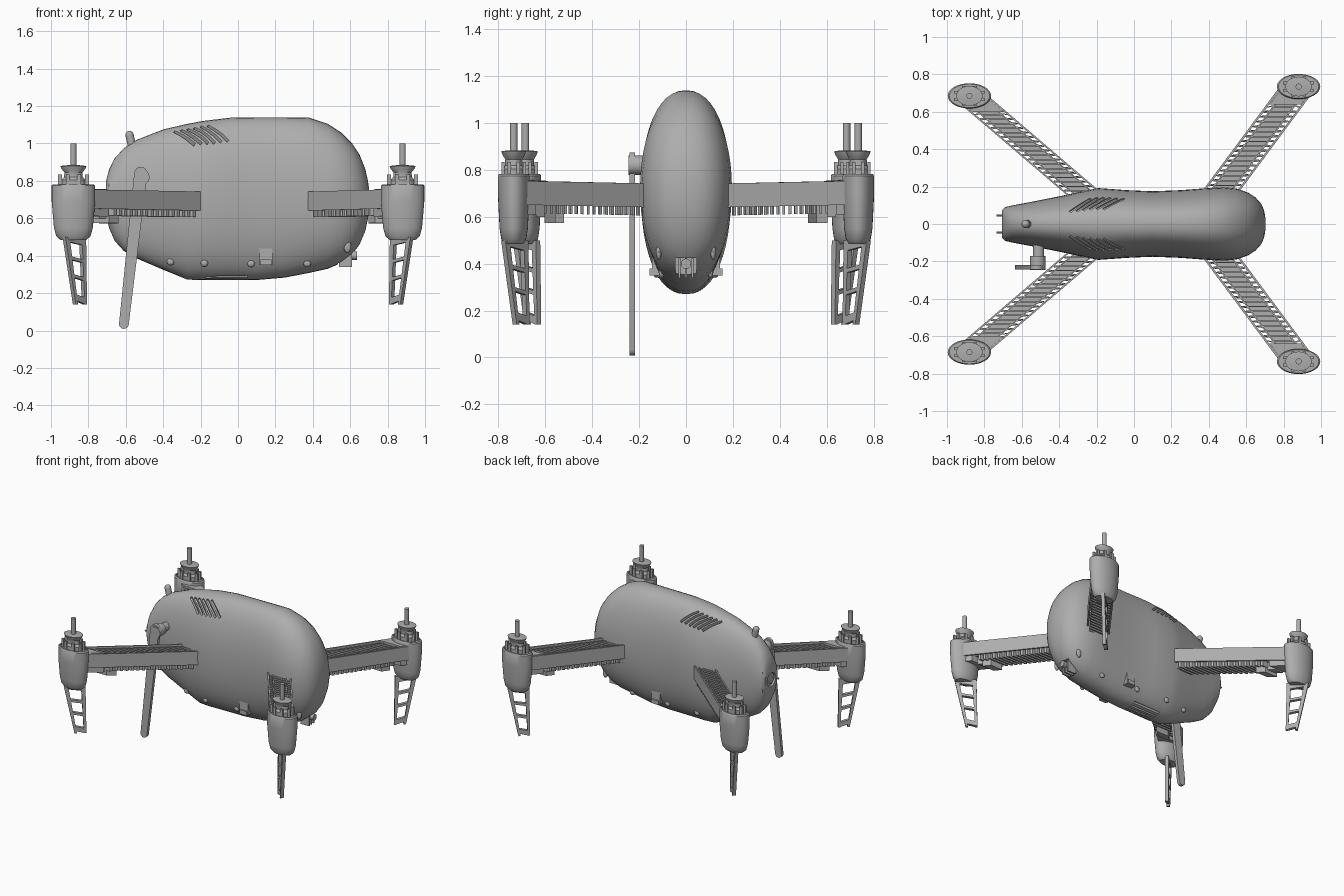
import bpy, bmesh, math
from mathutils import Vector, Matrix

cube = bpy.data.objects.get("Cube")
if cube:
    bpy.data.objects.remove(cube)

GREY = (0.42, 0.42, 0.42, 1)
grey = bpy.data.materials.new("mid grey plastic")
grey.use_nodes = True
grey.diffuse_color = GREY
grey.node_tree.nodes["Principled BSDF"].inputs["Base Color"].default_value = GREY


def finish(bm, name, angle=35):
    bmesh.ops.recalc_face_normals(bm, faces=bm.faces)
    me = bpy.data.meshes.new(name)
    bm.to_mesh(me)
    bm.free()
    me.materials.append(grey)
    ob = bpy.data.objects.new(name, me)
    bpy.context.collection.objects.link(ob)
    smooth(ob, angle)
    return ob


def smooth(ob, angle=35):
    bpy.ops.object.select_all(action='DESELECT')
    ob.select_set(True)
    bpy.context.view_layer.objects.active = ob
    bpy.ops.object.shade_smooth_by_angle(angle=math.radians(angle))


def loft(bm, rings):
    """Skin closed rings of points and cap both ends."""
    rows = [[bm.verts.new(p) for p in ring] for ring in rings]
    n = len(rows[0])
    for a, b in zip(rows, rows[1:]):
        for i in range(n):
            j = (i + 1) % n
            bm.faces.new((a[i], a[j], b[j], b[i]))
    bm.faces.new(rows[0])
    bm.faces.new(rows[-1])


def lathe(bm, profile, cx, cy, ry=1.0, n=32):
    """Elliptical turned shape from (radius, height) pairs."""
    turn = [math.tau * i / n for i in range(n)]
    loft(bm, [[(cx + r * math.cos(a), cy + ry * r * math.sin(a), z) for a in turn]
              for r, z in profile])


def box(bm, mid, size, rot=Matrix()):
    bmesh.ops.create_cube(bm, size=1, matrix=Matrix.Translation(mid) @ rot @ Matrix.Diagonal((*size, 1)))


def rod(bm, a, b, r, n=16):
    a, b = Vector(a), Vector(b)
    rot = (b - a).to_track_quat('Z', 'Y').to_matrix().to_4x4()
    bmesh.ops.create_cone(bm, cap_ends=True, segments=n, radius1=r, radius2=r,
                          depth=(b - a).length, matrix=Matrix.Translation((a + b) / 2) @ rot)


# Body stations: x, top, bottom, half width
STATIONS = [
    (-.705, .80, .62, .075), (-.69, .86, .55, .09), (-.66, .92, .48, .097), (-.61, .975, .425, .107),
    (-.54, 1.02, .385, .12), (-.40, 1.075, .325, .148), (-.27, 1.105, .272, .176),
    (-.19, 1.12, .27, .192), (-.04, 1.138, .27, .181), (.1, 1.14, .27, .175),
    (.25, 1.14, .283, .181), (.38, 1.138, .308, .191), (.48, 1.105, .33, .196),
    (.55, 1.06, .36, .189), (.61, 1.00, .405, .168), (.65, .94, .46, .142),
    (.68, .865, .53, .108), (.695, .80, .60, .075), (.703, .74, .66, .03)]


def surf(x, th):
    """Point on the body skin at length x and angle th."""
    for a, b in zip(STATIONS, STATIONS[1:]):
        if x <= b[0]:
            break
    k = (x - a[0]) / (b[0] - a[0])
    top, bot, w = (a[i] + (b[i] - a[i]) * k for i in (1, 2, 3))
    c, s = math.cos(th), math.sin(th)
    return Vector((x, math.copysign(abs(c) ** .87, c) * w,
                   (top + bot) / 2 + math.copysign(abs(s) ** .95, s) * (top - bot) / 2))


bm = bmesh.new()
loft(bm, [[surf(s[0], math.tau * i / 48) for i in range(48)] for s in STATIONS])
body = finish(bm, "body")

# Recesses: shoulder vents, belly louvres, nose sensor bay, rear socket
bm = bmesh.new()
for side in (1, -1):
    for k in range(6):
        x = -.34 + .036 * k
        th = [math.radians(d) for d in (68, 56, 44)]
        p = [surf(x + .055 * i, th[i]) for i in range(3)]
        p = [Vector((v.x, v.y * side, v.z)) for v in p]
        ex = (p[2] - p[0]).normalized()
        ey = Vector((0, p[1].y, p[1].z - .7)).cross(ex).normalized()
        rot = Matrix((ex, ey, ex.cross(ey))).transposed().to_4x4()
        box(bm, p[1], ((p[2] - p[0]).length, .013, .05), rot)
for k in range(5):
    box(bm, (-.06, -.06 + .03 * k, .275), (.22, .012, .05))
box(bm, (.59, 0, .36), (.11, .09, .13))
rod(bm, (-.69, 0, .70), (-.75, 0, .70), .05, 24)
cutter = finish(bm, "recess_cutter")
cutter.hide_render = True
mod = body.modifiers.new("recesses", 'BOOLEAN')
mod.operation, mod.solver, mod.object = 'DIFFERENCE', 'EXACT', cutter
bpy.context.view_layer.objects.active = body
bpy.ops.object.modifier_apply(modifier=mod.name)
bpy.data.objects.remove(cutter)
smooth(body, 30)

# Sensor ribs, lens and rear pins
bm = bmesh.new()
for y in (-.028, 0, .028):
    box(bm, (.575, y, .385), (.07, .01, .09))
rod(bm, (.56, 0, .40), (.635, 0, .40), .022)
finish(bm, "nose_sensor")
bm = bmesh.new()
for y in (-.045, .045):
    rod(bm, (-.68, y, .70), (-.735, y, .70), .006, 8)
finish(bm, "rear_pins")

# Small oval ports along the lower flanks, and side tabs
bm = bmesh.new()
for side in (1, -1):
    for x, z, h in ((-.36, .37, .02), (-.18, .36, .02), (.07, .36, .02), (.37, .36, .02), (.585, .45, .035)):
        th = min((math.radians(-d) for d in range(10, 85)), key=lambda t: abs(surf(x, t).z - z))
        p = surf(x, th)
        bmesh.ops.create_uvsphere(bm, u_segments=16, v_segments=8, radius=1,
                                  matrix=Matrix.Translation((x, p.y * side, p.z)) @ Matrix.Diagonal((.02, .012, h, 1)))
    box(bm, (.15, side * .125, .40), (.07, .04, .10))
    box(bm, (.15, side * .13, .365), (.06, .05, .03))
finish(bm, "flank_ports")

# Top knob
bm = bmesh.new()
rod(bm, (-.565, 0, .98), (-.58, 0, 1.045), .022)
bmesh.ops.create_uvsphere(bm, u_segments=16, v_segments=8, radius=.022, matrix=Matrix.Translation((-.58, 0, 1.045)))
finish(bm, "top_knob")

# Antenna blade with its hinge
bm = bmesh.new()
top, low, down = Vector((-.52, -.23, .84)), Vector((-.61, -.23, .035)), Vector((-.09, 0, -.805)).normalized()
across = Vector((down.z, 0, -down.x))
outline = [top + .035 * (across * math.cos(a) - down * math.sin(a))
           for a in (math.pi * i / 8 for i in range(9))]
outline += [low + .026 * (-across * math.cos(a) + down * math.sin(a))
            for a in (math.pi * i / 8 for i in range(9))]
loft(bm, [[p + Vector((0, d, 0)) for p in outline] for d in (-.012, .012)])
finish(bm, "antenna_blade")
bm = bmesh.new()
rod(bm, (-.51, -.09, .82), (-.51, -.20, .82), .03, 20)
rod(bm, (-.515, -.17, .82), (-.515, -.245, .82), .042, 20)
finish(bm, "antenna_hinge")


def build_corner(name, sx, sy, root_x, tip_y):
    tip = Vector((.88 * sx, tip_y * sy, 0))
    root = Vector((root_x * sx, .14 * sy, 0))

    def at(t, u, z):
        p = root.lerp(tip, t)
        return (p.x + .1 * u, p.y, z + .012 * t)

    def bar(t0, t1, u0, u1, z0, z1, skew=0):
        loft(bm, [[at(t0, u0, z), at(t1, u0, z), at(t1 + skew, u1, z), at(t0 + skew, u1, z)]
                  for z in (z0, z1)])

    # Arm: central beam, outer rails, top ladder and underside teeth
    bm = bmesh.new()
    bar(0, 1, -.58, .58, .645, .70)
    for s in (-1, 1):
        bar(0, 1, .86 * s, s, .64, .742)
        bar(.06, .95, .5 * s, .6 * s, .70, .735)
    for k in range(20):
        t = .06 + .044 * k
        bar(t, t + .012, -.58, .58, .70, .735)
        bar(t, t + .012, -.9, -.58, .67, .73, .012)
        bar(t + .012, t + .024, .58, .9, .67, .73, -.012)
        if t < .78:
            bar(t, t + .02, -.8, .8, .605, .65)
    finish(bm, name + "_arm")

    # Arm socket under the tip and cable clip
    bm = bmesh.new()
    bar(.84, 1, -.85, .85, .60, .745)
    bar(.70, .78, -.5, .5, .565, .65)
    bar(.78, .84, -.35, .35, .59, .65)
    finish(bm, name + "_arm_clip")

    # Motor pod
    bm = bmesh.new()
    lathe(bm, [(.07, .485), (.092, .505), (.104, .55), (.112, .64), (.116, .69), (.116, .775),
               (.108, .782), (.10, .782), (.10, .775)], tip.x, tip.y, .58)
    finish(bm, name + "_motor_pod")

    # Motor bell, guard posts and shaft
    bm = bmesh.new()
    lathe(bm, [(.066, .77), (.066, .805), (.05, .82), (.048, .845), (.064, .865), (.07, .88),
               (.03, .884)], tip.x, tip.y, .75)
    for k in range(8):
        a = math.tau * (k + .5) / 8
        box(bm, tip + Vector((.078 * math.cos(a), .05 * math.sin(a), .805)), (.02, .014, .06))
    rod(bm, tip + Vector((0, 0, .86)), tip + Vector((0, 0, 1.0)), .016)
    finish(bm, name + "_motor")

    # Landing leg: tapered lattice blade lying along the arm
    bm = bmesh.new()
    out = Vector((sx, .9 * sy, 0))
    side = Vector((-out.y, out.x, 0)).normalized() * .012

    def leg_point(k, z):
        f = (.50 - z) / .36
        outer, inner = .05 - .055 * f, -.06 - .005 * f
        return tip + out * (inner + (outer - inner) * k) + Vector((0, 0, z))

    def strut(*corners):
        pts = [leg_point(*c) for c in corners]
        loft(bm, [[p + d for p in pts] for d in (side, -side)])

    for a, b in ((0, .2), (.8, 1)):
        strut((a, .50), (b, .50), (b, .14), (a, .14))
    for z, h in ((.455, .045), (.36, .018), (.265, .018), (.14, .035)):
        strut((.1, z), (.9, z + .02), (.9, z + .02 + h), (.1, z + h))
    finish(bm, name + "_leg")


for label, sy in (("front", -1), ("back", 1)):
    build_corner(label + "_left", 1, sy, .438, .735)
    build_corner(label + "_right", -1, sy, .242, .685)
